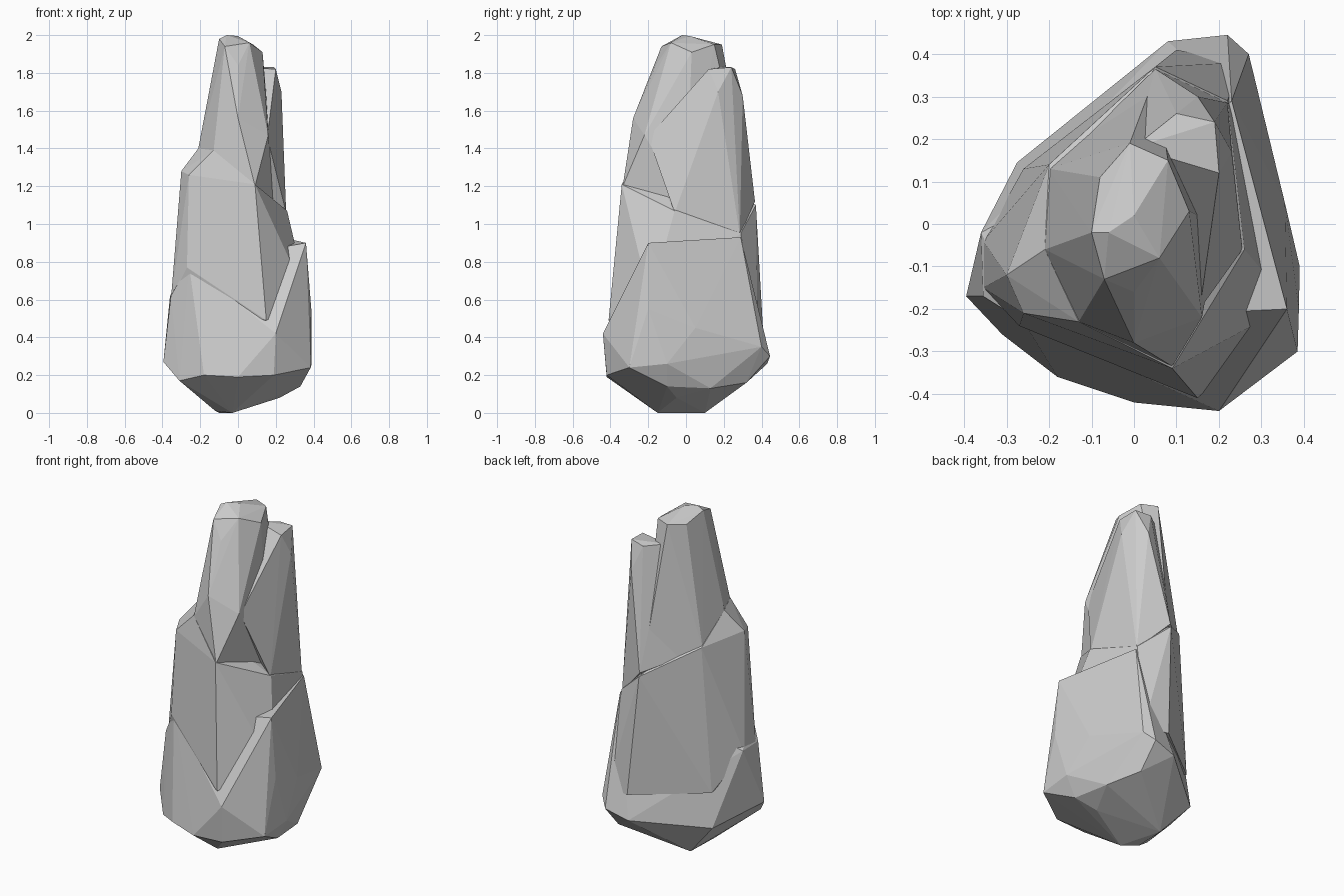
import bpy, bmesh


def chunk(name, points):
    """Faceted stone block: the convex hull of a few corner points."""
    bm = bmesh.new()
    for p in points:
        bm.verts.new(p)
    res = bmesh.ops.convex_hull(bm, input=bm.verts[:])
    loose = [v for v in bm.verts if not v.link_faces]
    bmesh.ops.delete(bm, geom=loose, context='VERTS')
    bmesh.ops.recalc_face_normals(bm, faces=bm.faces[:])
    me = bpy.data.meshes.new(name)
    bm.to_mesh(me)
    bm.free()
    ob = bpy.data.objects.new(name, me)
    bpy.context.collection.objects.link(ob)
    return ob


# Wide foot with undercut bottom
foot = chunk("rock_pillar", [
    (-.12, -.1, .01), (-.03, -.15, 0), (-.1, .1, 0), (.22, -.05, .08),
    (-.395, -.17, .27), (-.31, -.26, .17), (-.18, -.36, .2), (0, -.42, .19),
    (.19, -.42, .2), (.2, -.44, .42), (.385, -.3, .24), (.33, -.1, .14),
    (.39, -.1, .26), (.388, -.2, .55), (.3, .13, .13), (.355, .05, .45),
    (.22, .32, .16), (.27, .4, .35), (.22, .445, .3), (.08, .43, .26),
    (-.275, .145, .2), (-.36, -.02, .62), (-.355, -.17, .62),
    (.36, -.2, .9), (-.26, -.23, .79), (.23, .29, .93)])

# Main body ending in the left shelf
body = chunk("body", [
    (-.355, -.04, .6), (-.355, -.15, .6), (-.27, -.24, .77), (.15, -.41, .49), (.37, -.19, .6),
    (.25, .38, .4), (.1, .41, .4), (-.26, .13, .4),
    (-.3, -.12, 1.28), (-.26, -.21, 1.26), (-.2, .14, 1.25),
    (-.13, -.23, 1.39), (-.21, -.06, 1.4), (.09, -.34, 1.21),
    (.26, -.06, 1.07), (.22, .29, .95), (.05, .37, 1.1)])

# Tall front spire
spire = chunk("spire", [
    (-.21, -.06, 1.4), (-.2, .13, 1.24), (-.13, -.23, 1.38), (.09, -.335, 1.2),
    (.16, -.22, 1.47), (0, -.28, 1.56), (0, -.16, 1.84), (-.07, -.13, 1.94),
    (-.1, -.02, 1.98), (-.06, -.02, 2), (0, .02, 1.995), (.06, -.08, 1.96),
    (.13, .03, 1.91), (.08, .15, 1.95), (-.01, .19, 1.95),
    (-.08, .11, 1.94), (.05, .35, 1.1), (.2, 0, 1.1)])

# Lower shoulder peak at the back right
shoulder = chunk("shoulder", [
    (.1, .26, 1.82), (.19, .24, 1.83), (.15, .3, 1.68), (.2, .12, 1.82),
    (.23, .17, 1.7), (0, .18, 1.83), (.155, -.2, 1.46), (.255, -.06, 1.06),
    (.05, .365, 1.12), (.22, .285, .94), (-.19, .13, 1.23)])

# Fuse the blocks into one stone
bpy.context.view_layer.objects.active = foot
for part in (body, spire, shoulder):
    mod = foot.modifiers.new("fuse", 'BOOLEAN')
    mod.operation = 'UNION'
    mod.solver = 'EXACT'
    mod.object = part
    bpy.ops.object.modifier_apply(modifier=mod.name)
    bpy.data.objects.remove(part)
